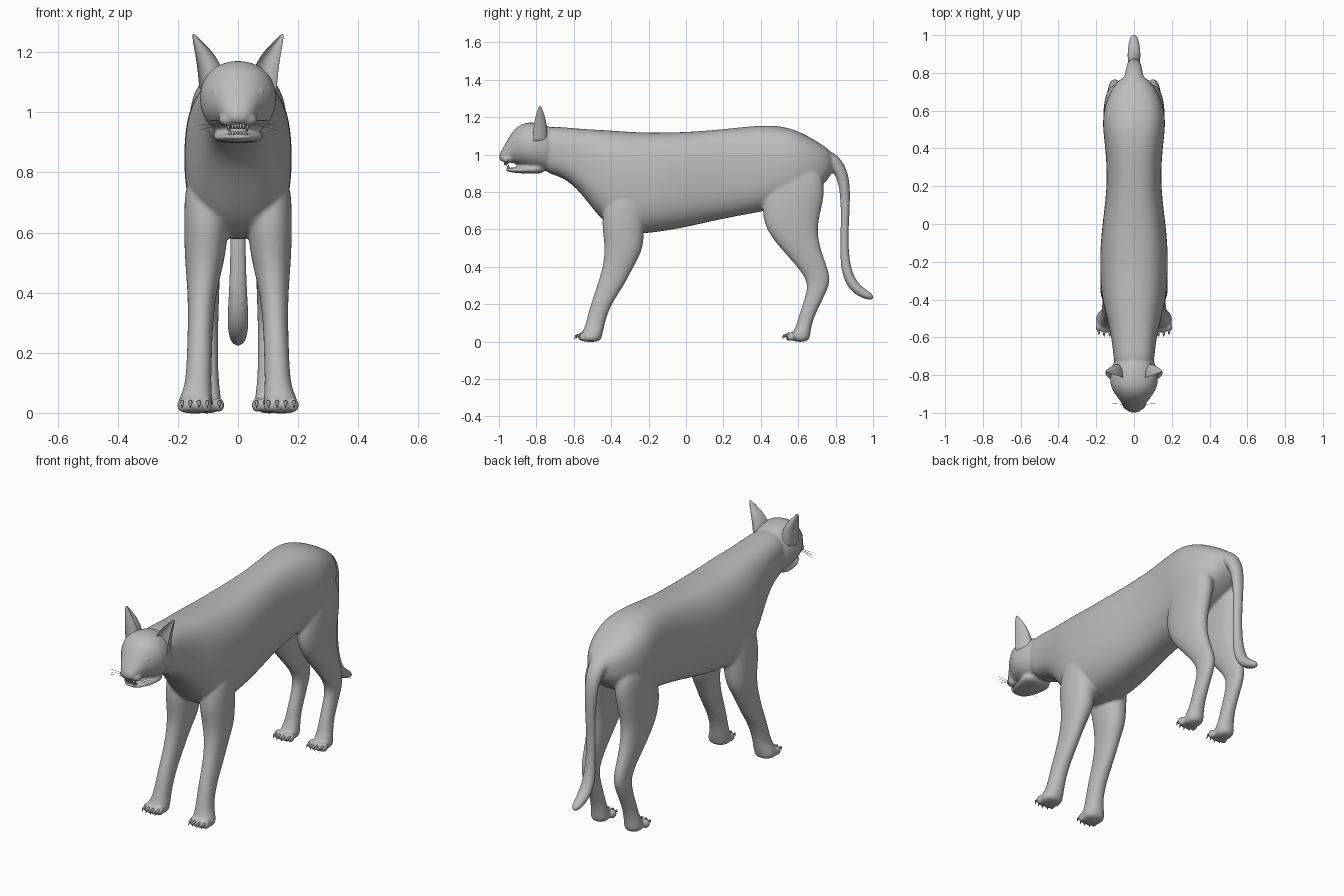
import bpy
import bmesh
import math
from mathutils import Matrix, Vector

SEGMENTS = 20
SIDES = (1, -1)

if "Cube" in bpy.data.objects:
    bpy.data.objects.remove(bpy.data.objects["Cube"], do_unlink=True)

# One plain grey for the whole animal
grey = bpy.data.materials.new("plain_grey")
grey.use_nodes = True
grey.diffuse_color = (0.5, 0.5, 0.5, 1)
grey.node_tree.nodes["Principled BSDF"].inputs["Base Color"].default_value = grey.diffuse_color


def power(value, exponent):
    return math.copysign(abs(value) ** exponent, value)


def loft(bm, frames, fullness=2.0, hollow=None):
    """Skin closed rings; each frame is a centre and two half-axis vectors."""
    rings = []
    for centre, u, v in frames:
        ring = []
        for i in range(SEGMENTS):
            angle = math.tau * i / SEGMENTS
            a = power(math.cos(angle), 2 / fullness)
            b = power(math.sin(angle), 2 / fullness)
            if hollow is not None and b < 0:
                b *= -hollow
            ring.append(bm.verts.new(centre + u * a + v * b))
        rings.append(ring)
    for low, high in zip(rings, rings[1:]):
        for i in range(SEGMENTS):
            j = (i + 1) % SEGMENTS
            bm.faces.new((low[i], low[j], high[j], high[i]))
    bm.faces.new(rings[0][::-1])
    bm.faces.new(rings[-1])


def upright_frames(sections):
    """Sections along y given as y, top, bottom, half width."""
    return [(Vector((0, y, (top + bottom) / 2)), Vector((half, 0, 0)),
             Vector((0, 0, (top - bottom) / 2))) for y, top, bottom, half in sections]


def level_frames(sections, side):
    """Sections down z given as z, front, back, x centre, half width."""
    return [(Vector((side * x, (front + back) / 2, z)), Vector((half, 0, 0)),
             Vector((0, (back - front) / 2, 0))) for z, front, back, x, half in sections]


def tube_frames(path):
    """Path in the middle plane given as y, z, radius."""
    points = [Vector((0, y, z)) for y, z, radius in path]
    frames = []
    for i, point in enumerate(points):
        along = (points[min(i + 1, len(points) - 1)] - points[max(i - 1, 0)]).normalized()
        across = along.cross(Vector((1, 0, 0)))
        radius = path[i][2]
        frames.append((point, Vector((radius, 0, 0)), across * radius * 0.85))
    return frames


def ball(bm, centre, size):
    matrix = Matrix.Translation(centre) @ Matrix.Diagonal((*size, 1))
    bmesh.ops.create_uvsphere(bm, u_segments=16, v_segments=10, radius=1, matrix=matrix)


def spike(bm, base, tip, radius, end=0.0):
    base, tip = Vector(base), Vector(tip)
    direction = tip - base
    turn = direction.to_track_quat("Z", "Y").to_matrix().to_4x4()
    matrix = Matrix.Translation((base + tip) / 2) @ turn
    bmesh.ops.create_cone(bm, cap_ends=True, segments=8, radius1=radius, radius2=end,
                          depth=direction.length, matrix=matrix)


def finish(bm, name, smooth=True):
    bmesh.ops.recalc_face_normals(bm, faces=bm.faces)
    for face in bm.faces:
        face.smooth = smooth
    mesh = bpy.data.meshes.new(name)
    bm.to_mesh(mesh)
    bm.free()
    mesh.materials.append(grey)
    obj = bpy.data.objects.new(name, mesh)
    bpy.context.scene.collection.objects.link(obj)
    return obj


torso = [
    (-.78, 1.15, .9, .105), (-.68, 1.15, .89, .11), (-.58, 1.14, .82, .125),
    (-.48, 1.135, .68, .15), (-.38, 1.13, .58, .175), (-.25, 1.12, .57, .182),
    (-.1, 1.12, .59, .18), (.05, 1.125, .62, .162), (.22, 1.14, .66, .142),
    (.4, 1.16, .69, .152), (.52, 1.155, .72, .17), (.62, 1.12, .76, .16),
    (.72, 1.06, .82, .12), (.79, 1.01, .9, .055)]
head = [
    (-.7, 1.14, .92, .1), (-.76, 1.165, .91, .12), (-.82, 1.175, .92, .132),
    (-.87, 1.17, .935, .122), (-.91, 1.145, .95, .095), (-.94, 1.105, .955, .072),
    (-.965, 1.06, .957, .056), (-.985, 1.025, .962, .04), (-1, 1, .972, .02)]
jaw = [
    (-.75, .95, .895, .09), (-.85, .94, .898, .085), (-.9, .93, .9, .07),
    (-.94, .93, .905, .052), (-.965, .928, .912, .035)]
front_leg = [
    (.82, -.42, -.2, .1, .075), (.65, -.455, -.22, .105, .076), (.55, -.44, -.225, .108, .071),
    (.48, -.435, -.235, .113, .062), (.4, -.445, -.28, .12, .048), (.3, -.475, -.33, .125, .042),
    (.2, -.51, -.4, .128, .042), (.1, -.535, -.435, .132, .043), (.06, -.55, -.44, .138, .052),
    (.03, -.565, -.45, .144, .06), (-.004, -.565, -.455, .144, .056)]
hind_leg = [
    (.95, .5, .72, .09, .06), (.8, .42, .75, .095, .068), (.68, .4, .715, .1, .063),
    (.57, .44, .7, .105, .056), (.45, .55, .735, .105, .044), (.34, .645, .778, .1, .036),
    (.27, .65, .755, .1, .034), (.15, .605, .692, .1, .034), (.08, .59, .67, .102, .041),
    (.04, .56, .665, .104, .05), (-.004, .56, .66, .104, .047)]
tail = [
    (.72, .99, .06), (.79, .965, .05), (.835, .9, .041), (.853, .8, .033), (.85, .65, .026),
    (.845, .5, .027), (.855, .38, .033), (.89, .3, .036), (.94, .26, .033), (1.005, .23, .02)]
feet = [(.144, -.56), (.104, .55)]

# Body: all fleshy parts fused into one smooth skin
bm = bmesh.new()
loft(bm, upright_frames(torso), fullness=2.6)
loft(bm, upright_frames(head), fullness=2.15)
loft(bm, upright_frames(jaw), fullness=2.3)
loft(bm, tube_frames(tail))
ball(bm, (0, -.985, 1), (.016, .013, .013))
for side in SIDES:
    loft(bm, level_frames(front_leg, side), fullness=2.2)
    loft(bm, level_frames(hind_leg, side), fullness=2.2)
    ball(bm, (side * .03, -.955, .975), (.036, .032, .022))
    for foot_x, toe_y in feet:
        for i in range(4):
            step = i - 1.5
            ball(bm, (side * foot_x + step * .028, toe_y + abs(step) * .008, .026),
                 (.017, .024, .025))
body = finish(bm, "body")
subdivide = body.modifiers.new("round_off", "SUBSURF")
subdivide.levels = subdivide.render_levels = 2
fuse = body.modifiers.new("fuse", "REMESH")
fuse.mode = "VOXEL"
fuse.voxel_size = .008
fuse.use_smooth_shade = True
relax = body.modifiers.new("relax", "SMOOTH")
relax.factor = .5
relax.iterations = 5

# Ears: tapering cupped shells, open to the front
ear = [(1.06, .083, -.825, .046, .085), (1.1, .087, -.825, .044, .085),
       (1.15, .094, -.82, .042, .078), (1.2, .113, -.81, .031, .058),
       (1.235, .134, -.797, .016, .032), (1.262, .149, -.785, .004, .008)]
for side in SIDES:
    bm = bmesh.new()
    loft(bm, [(Vector((side * x, y, z)), Vector((half, 0, 0)), Vector((0, depth, 0)))
              for z, x, y, half, depth in ear], hollow=.55)
    shell = finish(bm, "left_ear" if side > 0 else "right_ear")
    rounding = shell.modifiers.new("round_off", "SUBSURF")
    rounding.levels = rounding.render_levels = 2

# Eyes
for side in SIDES:
    bm = bmesh.new()
    ball(bm, (side * .065, -.907, 1.066), (.024, .024, .024))
    finish(bm, "left_eye" if side > 0 else "right_eye")

# Teeth: four fangs and two rows of small front teeth
bm = bmesh.new()
for side in SIDES:
    spike(bm, (side * .032, -.958, .966), (side * .032, -.963, .932), .008)
    spike(bm, (side * .026, -.945, .918), (side * .027, -.951, .953), .007)
for i in range(5):
    x = (i - 2) * .009
    spike(bm, (x, -.968, .966), (x, -.97, .945), .006, end=.003)
    spike(bm, (x, -.952, .918), (x, -.954, .938), .005, end=.003)
finish(bm, "teeth")

# Claws: one on each toe
bm = bmesh.new()
for side in SIDES:
    for foot_x, toe_y in feet:
        for i in range(4):
            step = i - 1.5
            x, y = side * foot_x + step * .028, toe_y + abs(step) * .008
            spike(bm, (x, y - .012, .036), (x, y - .032, .032), .007, end=.005)
            spike(bm, (x, y - .03, .034), (x, y - .042, .014), .006)
finish(bm, "claws")

# Whiskers: three thin hairs each side
bm = bmesh.new()
for side in SIDES:
    for i in range(3):
        spread = (i - 1) * .016
        spike(bm, (side * .045, -.955, .968 + spread * .3),
              (side * .13, -.95, .957 + spread), .0012, end=.0006)
finish(bm, "whiskers")
